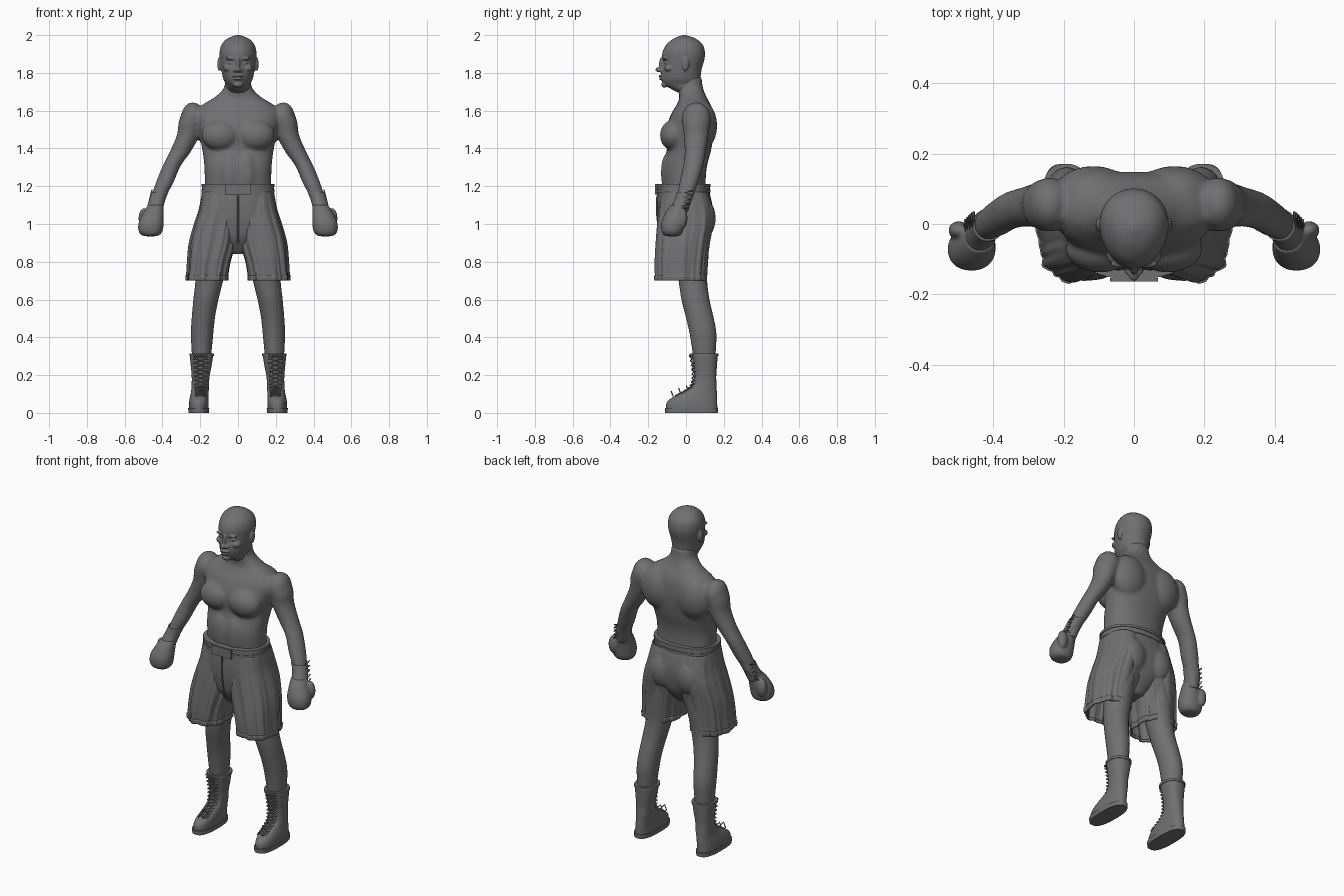
import bpy, bmesh
from math import sin, cos, pi, copysign
from mathutils import Matrix, Vector

cube = bpy.data.objects.get("Cube")
if cube:
    bpy.data.objects.remove(cube, do_unlink=True)

GREY = (0.16, 0.163, 0.168, 1)
mat = bpy.data.materials.new("matte grey")
mat.use_nodes = True
mat.diffuse_color = GREY
mat.node_tree.nodes["Principled BSDF"].inputs["Base Color"].default_value = GREY
SIDES = (("left", 1), ("right", -1))


def spline(rows, t):
    """Smooth interpolation through section rows, t from 0 to 1."""
    f = t * (len(rows) - 1)
    i = min(int(f), len(rows) - 2)
    f -= i
    a, b, c, d = (rows[max(0, min(len(rows) - 1, i + k))] for k in (-1, 0, 1, 2))
    return [q + f * (r - p + f * (2*p - 5*q + 4*r - s + f * (3*(q - r) + s - p))) / 2
            for p, q, r, s in zip(a, b, c, d)]


def loft(bm, rows, side=1, rings=32, segs=40, power=2.0, taper=0, caps=True, fold=None):
    """Stack of rounded sections: z, centre x, front y, back y, half width."""
    loops = []
    for k in range(rings):
        t = k / (rings - 1)
        z, x, front, back, rx = spline(rows, t)
        loop = []
        for j in range(segs):
            a = 2 * pi * j / segs
            c, s = (copysign(abs(v) ** (2 / power), v) for v in (cos(a), sin(a)))
            g = 1 + (fold(a, t) if fold else 0)
            px = x + rx * c * g * (1 + taper * s)
            py = (front + back) / 2 + (back - front) / 2 * s * g
            loop.append(bm.verts.new((side * px, py, z)))
        loops.append(loop)
    for lo, hi in zip(loops, loops[1:]):
        for j in range(segs):
            n = (j + 1) % segs
            bm.faces.new((lo[j], lo[n], hi[n], hi[j]))
    if caps:
        bm.faces.new(loops[0])
        bm.faces.new(loops[-1])


def ball(bm, centre, radii, mirror=False):
    for s in ((1, -1) if mirror else (1,)):
        m = Matrix.Translation((s * centre[0], *centre[1:])) @ Matrix.Diagonal((*radii, 1))
        bmesh.ops.create_uvsphere(bm, u_segments=24, v_segments=16, radius=1, matrix=m)


def finish(name, bm, voxel=0, smooth=0, thick=0):
    bmesh.ops.recalc_face_normals(bm, faces=bm.faces)
    me = bpy.data.meshes.new(name)
    bm.to_mesh(me)
    bm.free()
    me.materials.append(mat)
    ob = bpy.data.objects.new(name, me)
    bpy.context.collection.objects.link(ob)
    bpy.ops.object.select_all(action="DESELECT")
    ob.select_set(True)
    bpy.context.view_layer.objects.active = ob
    if voxel:
        r = ob.modifiers.new("Blend", "REMESH")
        r.mode, r.voxel_size, r.use_smooth_shade = "VOXEL", voxel, True
        sm = ob.modifiers.new("Soften", "SMOOTH")
        sm.factor, sm.iterations = 0.5, smooth
        bpy.ops.object.shade_smooth()
    else:
        bpy.ops.object.shade_smooth_by_angle(angle=0.8)
    if thick:
        ob.modifiers.new("Cloth", "SOLIDIFY").thickness = thick
    return ob


def cord(name, paths, radius):
    cu = bpy.data.curves.new(name, "CURVE")
    cu.dimensions, cu.bevel_depth, cu.bevel_resolution = "3D", radius, 1
    for path in paths:
        sp = cu.splines.new("POLY")
        sp.points.add(len(path) - 1)
        for p, co in zip(sp.points, path):
            p.co = (*co, 1)
    cu.materials.append(mat)
    bpy.context.collection.objects.link(bpy.data.objects.new(name, cu))


# Body: torso, arms and legs blended into one skin
bm = bmesh.new()
loft(bm, [(1.05, 0, -.11, .12, .17), (1.2, 0, -.12, .105, .176), (1.3, 0, -.125, .11, .178),
          (1.4, 0, -.1, .135, .19), (1.5, 0, -.105, .148, .212), (1.58, 0, -.08, .145, .22),
          (1.63, 0, -.05, .132, .19), (1.67, 0, -.035, .11, .125), (1.72, 0, -.045, .09, .075),
          (1.78, 0, -.05, .083, .066)], power=2.3)
ball(bm, (.095, -.07, 1.47), (.1, .068, .08), True)       # chest
ball(bm, (.115, .085, 1.52), (.115, .08, .13), True)      # shoulder blades
ball(bm, (.24, .055, 1.56), (.062, .078, .085), True)     # deltoids
ball(bm, (.045, -.105, 1.27), (.045, .028, .1), True)     # abdomen
for _, s in SIDES:
    loft(bm, [(1.62, .235, 0, .11, .045), (1.55, .25, -.02, .128, .062), (1.47, .264, -.012, .12, .06),
              (1.38, .307, -.008, .105, .056), (1.31, .35, -.015, .092, .048),
              (1.22, .388, -.035, .065, .047), (1.15, .417, -.047, .04, .04),
              (1.06, .44, -.07, .01, .034)], s)
    loft(bm, [(.95, .115, -.06, .125, .09), (.8, .14, -.055, .118, .082), (.7, .152, -.04, .113, .074),
              (.6, .17, -.025, .125, .067), (.5, .184, 0, .148, .062), (.42, .19, .018, .162, .06),
              (.31, .193, .035, .158, .052), (.2, .195, .05, .15, .042)], s)
    ball(bm, (s * .172, .012, .6), (.04, .035, .05))      # kneecap
finish("body", bm, .009, 10)

# Head with brow, nose, lips, chin and ears
bm = bmesh.new()
loft(bm, [(1.69, 0, -.03, .083, .062), (1.735, 0, -.112, .08, .063), (1.77, 0, -.13, .077, .078),
          (1.82, 0, -.13, .083, .088), (1.87, 0, -.127, .097, .095), (1.91, 0, -.124, .1, .097),
          (1.95, 0, -.104, .088, .086), (1.982, 0, -.065, .05, .056), (2.0, 0, -.02, .0, .01)],
     rings=60, segs=80, taper=.1)
for v in bm.verts:
    d = (Vector((abs(v.co.x), v.co.z)) - Vector((.037, 1.853))).length
    if v.co.y < 0 and d < .03:
        v.co.y += .014 * (1 - d / .03)                    # eye sockets
ball(bm, (.037, -.1, 1.853), (.016, .015, .009), True)    # eyes
ball(bm, (.037, -.112, 1.876), (.03, .013, .008), True)   # brow
ball(bm, (.05, -.088, 1.825), (.028, .028, .02), True)    # cheekbones
ball(bm, (0, -.127, 1.848), (.011, .016, .036))           # nose bridge
ball(bm, (0, -.142, 1.817), (.015, .02, .014))            # nose tip
ball(bm, (.016, -.132, 1.813), (.011, .013, .01), True)   # nostrils
ball(bm, (0, -.13, 1.783), (.029, .015, .006))            # upper lip
ball(bm, (0, -.128, 1.768), (.025, .015, .007))           # lower lip
ball(bm, (0, -.113, 1.738), (.026, .018, .016))           # chin
ball(bm, (.098, -.002, 1.85), (.011, .02, .034), True)    # ears
ball(bm, (.098, -.004, 1.828), (.01, .013, .018), True)   # ear lobes
finish("head", bm, .004, 3)


# Shorts: seat, two pleated legs and hems
def pleats(a, t):
    low = 1 - t
    return (.035 * sin(9 * a + 1) + .02 * sin(17 * a + 3 * t) + .012 * sin(29 * a)) * low ** .6


bm = bmesh.new()
loft(bm, [(.84, 0, -.07, .05, .04), (.92, 0, -.125, .115, .12), (1.0, 0, -.145, .138, .19),
          (1.08, 0, -.152, .142, .2), (1.17, 0, -.15, .125, .19)], power=2.4)
ball(bm, (.09, .07, 1.03), (.095, .088, .12), True)       # buttocks
finish("shorts_seat", bm, .01, 6)
for tag, s in SIDES:
    bm = bmesh.new()
    loft(bm, [(.715, .162, -.16, .1, .107), (.8, .152, -.162, .108, .112), (.9, .133, -.157, .122, .122),
              (1.0, .115, -.15, .14, .115), (1.08, .1, -.142, .138, .106), (1.17, .095, -.13, .115, .095)],
         s, 40, 120, 2.4, caps=False, fold=pleats)
    finish(tag + "_shorts_leg", bm, thick=.006)
    bm = bmesh.new()
    loft(bm, [(.7, .162, -.163, .103, .109), (.728, .162, -.165, .105, .111)], s, 4, 120, 2.4,
         caps=False, fold=lambda a, t: pleats(a, 0))
    finish(tag + "_shorts_hem", bm, thick=.008)

# Waistband: elastic ribs and a front plate
for i in range(4):
    bm = bmesh.new()
    z, g = 1.152 + i * .015, .004 * (i % 2)
    loft(bm, [(z, 0, -.153 - g, .126 + g, .19 + g), (z + .015, 0, -.153 - g, .126 + g, .189 + g)],
         rings=2, segs=64, power=2.3)
    finish("waistband_rib", bm)
bm = bmesh.new()
bmesh.ops.create_cube(bm, matrix=Matrix.Translation((0, -.158, 1.183)) @ Matrix.Diagonal((.135, .01, .055, 1)))
finish("waistband_plate", bm)
cord("shorts_front_seam", [[(0, -.153, 1.15), (0, -.155, 1.06), (0, -.145, .97), (0, -.122, .9)]], .005)

for tag, s in SIDES:
    # Boxing glove with thumb and laced cuff
    bm = bmesh.new()
    loft(bm, [(1.1, .435, -.08, .006, .042), (1.06, .448, -.108, .0, .054), (1.01, .459, -.13, -.008, .066),
              (.965, .463, -.13, -.015, .064), (.94, .463, -.115, -.03, .045), (.934, .463, -.08, -.06, .01)],
         s, power=2.2)
    ball(bm, (s * .497, -.018, 1.03), (.03, .026, .055))
    finish(tag + "_glove", bm, .006, 4)
    bm = bmesh.new()
    loft(bm, [(1.08, .441, -.085, .008, .043), (1.13, .427, -.06, .033, .043), (1.17, .412, -.048, .045, .044)],
         s, 12, caps=False)
    finish(tag + "_glove_cuff", bm, thick=.005)
    zig = [(s * (.482 - .25 * k * .012), (.008 if k % 2 else -.03) + k * .003, 1.07 + k * .012)
           for k in range(10)]
    cord(tag + "_glove_lace", [zig], .004)

    # Boot: sole, foot and shaft
    bm = bmesh.new()
    loft(bm, [(0, .208, -.11, .168, .054), (.026, .208, -.112, .17, .056)], s, 2, 48, 2.6)
    finish(tag + "_boot_sole", bm)
    bm = bmesh.new()
    loft(bm, [(.024, .208, -.106, .166, .052), (.055, .207, -.102, .165, .052), (.08, .205, -.075, .165, .05),
              (.11, .202, -.018, .163, .047), (.14, .2, .028, .162, .046), (.19, .198, .042, .16, .047),
              (.25, .195, .038, .164, .055), (.31, .193, .028, .168, .063)], s, 40, 48, 2.3)
    finish(tag + "_boot", bm)
    bm = bmesh.new()
    loft(bm, [(.3, .193, .024, .171, .065), (.315, .193, .024, .171, .065)], s, 2, 48, 2.3)
    finish(tag + "_boot_rim", bm)

    # Boot laces crossing over the front, with a tied bow on the instep
    front = [(.09, -.055), (.11, -.018), (.14, .026), (.19, .038), (.25, .034), (.305, .024)]
    bars, eyelets = [], bmesh.new()
    for k in range(14):
        z, y = spline(front, k / 13)
        z2, y2 = spline(front, min(1, (k + 1) / 13))
        w = .022 + .012 * k / 13
        x = s * .198
        for d in (-1, 1):
            bars.append([(x + d * w, y + .006, z), (x, (y + y2) / 2 - .006, (z + z2) / 2), (x - d * w, y2 + .006, z2)])
            ball(eyelets, (x + d * w, y + .005, z), (.006, .007, .006))
    for k in range(3):
        y, z = -.078 + .04 * k, .088 + .014 * k
        bars.append([(s * .198 - .02, y + .01, z), (s * .198, y, z + .026), (s * .198 + .02, y + .01, z)])
    cord(tag + "_boot_laces", bars, .0035)
    finish(tag + "_boot_eyelets", eyelets)
